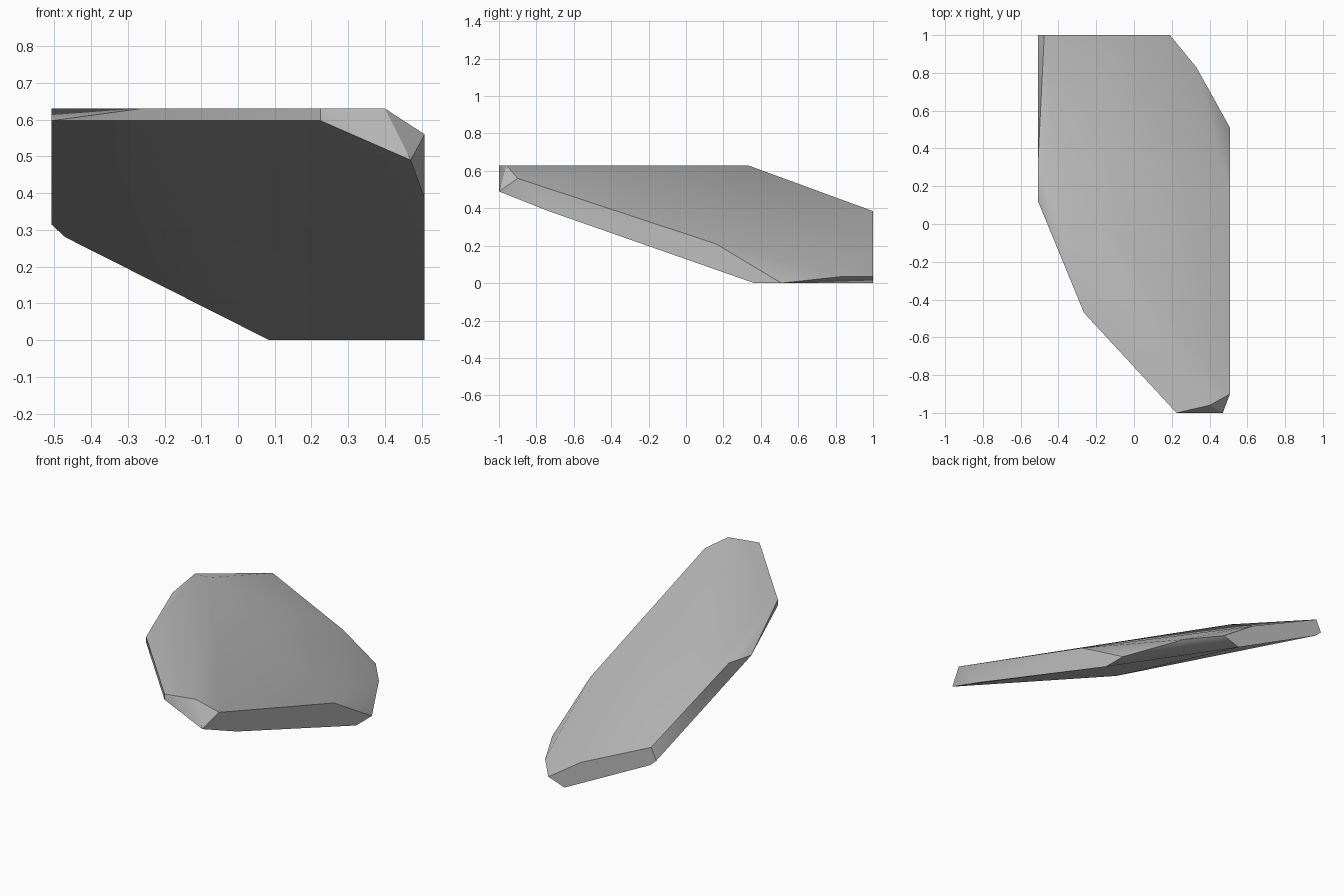
import bpy
import bmesh
from math import radians

default_cube = bpy.data.objects.get("Cube")
if default_cube:
    bpy.data.objects.remove(default_cube, do_unlink=True)

SIDE = 0.508   # half width
END = 1.0      # half length
TOP = 0.63     # height
LIP = 0.597    # lower edge of the front rim


def make_material(name, grey):
    """Plain flat grey material."""
    material = bpy.data.materials.new(name)
    material.use_nodes = True
    colour = (grey, grey, grey, 1)
    material.diffuse_color = colour
    shader = material.node_tree.nodes["Principled BSDF"]
    shader.inputs["Base Color"].default_value = colour
    shader.inputs["Roughness"].default_value = 0.9
    return material


# Corners of the flat top, running from the back to the front tip
top_corners = [(x, y, TOP) for x, y in (
    (-0.42, 0.33), (-SIDE, 0.33), (-0.265, -0.47),
    (0.225, -END), (0.4, -0.96))]

# Lower corners of the upright front rim, ending in the chipped tip
rim_corners = [(-SIDE, 0.12, LIP), (-0.265, -0.47, LIP),
               (0.225, -END, LIP), (0.47, -END, 0.49)]

# Corners of the long flat side
side_corners = [(SIDE, y, z) for y, z in (
    (-0.9, 0.56), (0.16, 0.21), (0.51, 0), (0.365, 0), (-0.735, 0.385))]

# Corners of the flat back end
back_corners = [(x, END, z) for x, z in (
    (-0.475, 0.385), (-0.02, 0.175), (0.19, 0.035),
    (0.085, 0), (-0.47, 0.28), (-SIDE, 0.315))]

# Corner of the chip between the long side and the back end
chip_corners = [(0.33, 0.83, 0.035)]


def build_rock(name, corners, material):
    """Wrap a convex stone around its corners and merge flat areas."""
    bm = bmesh.new()
    for corner in corners:
        bm.verts.new(corner)
    bmesh.ops.convex_hull(bm, input=bm.verts)
    bmesh.ops.dissolve_limit(bm, angle_limit=radians(1),
                             verts=bm.verts, edges=bm.edges)
    bmesh.ops.recalc_face_normals(bm, faces=bm.faces)
    mesh = bpy.data.meshes.new(name)
    bm.to_mesh(mesh)
    bm.free()
    mesh.materials.append(material)
    rock = bpy.data.objects.new(name, mesh)
    bpy.context.collection.objects.link(rock)
    return rock


# Tilted stone slab
stone_grey = make_material("stone_grey", 0.52)
rock = build_rock("rock_slab",
                  top_corners + rim_corners + side_corners
                  + back_corners + chip_corners,
                  stone_grey)

# Soft shading over shallow facets, crisp breaks at the rim
bpy.ops.object.select_all(action="DESELECT")
rock.select_set(True)
bpy.context.view_layer.objects.active = rock
bpy.ops.object.shade_smooth_by_angle(angle=radians(30))
